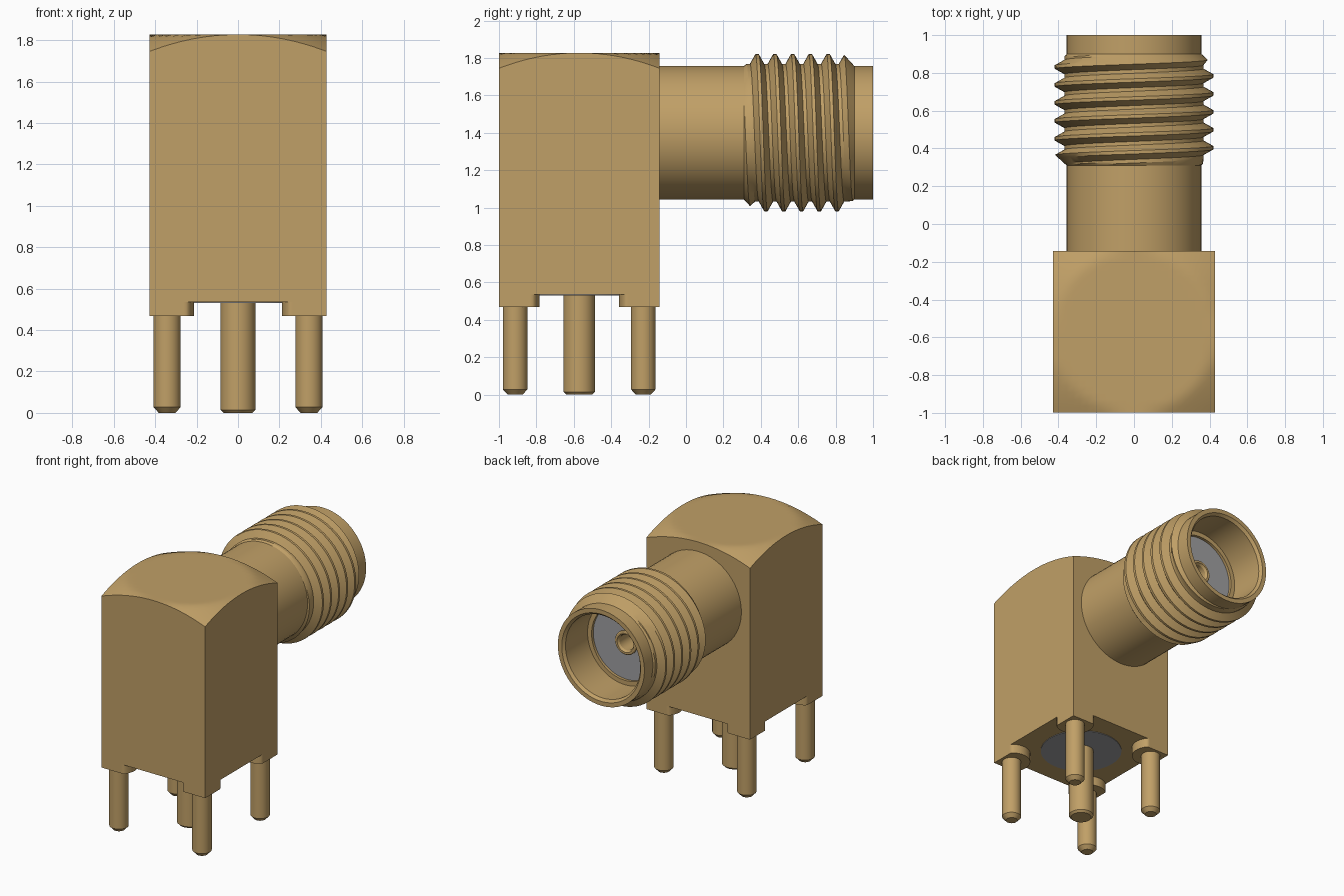
import bpy, bmesh, math
from mathutils import Matrix, Vector

if "Cube" in bpy.data.objects:
    bpy.data.objects.remove(bpy.data.objects["Cube"])

CY, HALF = -0.571, 0.428        # body centre in y, half width
AXIS_Z = 1.40                   # height of the barrel axis
FLOOR = 0.535                   # underside of the body


def material(name, rgb):
    m = bpy.data.materials.new(name)
    m.diffuse_color = (*rgb, 1.0)
    m.use_nodes = True
    m.node_tree.nodes["Principled BSDF"].inputs["Base Color"].default_value = m.diffuse_color
    return m


GOLD = material("gold", (0.53, 0.35, 0.135))
GREY = material("insulator grey", (0.35, 0.35, 0.36))


def finish(bm, name, mat, matrix=Matrix(), angle=30):
    bmesh.ops.remove_doubles(bm, verts=bm.verts, dist=1e-4)
    bmesh.ops.recalc_face_normals(bm, faces=bm.faces)
    mesh = bpy.data.meshes.new(name)
    bm.to_mesh(mesh)
    bm.free()
    mesh.transform(matrix)
    mesh.materials.append(mat)
    ob = bpy.data.objects.new(name, mesh)
    bpy.context.collection.objects.link(ob)
    bpy.ops.object.select_all(action='DESELECT')
    ob.select_set(True)
    bpy.context.view_layer.objects.active = ob
    bpy.ops.object.shade_smooth_by_angle(angle=math.radians(angle))
    return ob


def lathe(name, profile, mat, matrix=Matrix(), steps=48):
    """Revolve (radius, height) points about z."""
    bm = bmesh.new()
    vs = [bm.verts.new((r, 0, h)) for r, h in profile]
    es = [bm.edges.new(p) for p in zip(vs, vs[1:])]
    bmesh.ops.spin(bm, geom=vs + es, cent=(0, 0, 0), axis=(0, 0, 1),
                   angle=math.tau, steps=steps)
    return finish(bm, name, mat, matrix)


# Body: square block whose crown falls away towards the four corners
bm = bmesh.new()
bmesh.ops.create_grid(bm, x_segments=24, y_segments=24, size=HALF)
for v in bm.verts:
    over = max(0.0, v.co.xy.length_squared - HALF ** 2)
    v.co.z = 1.827 - 0.082 * over / HALF ** 2
rim = [e for e in bm.edges if e.is_boundary]
low = bmesh.ops.extrude_edge_only(bm, edges=rim)["geom"]
for v in low:
    if isinstance(v, bmesh.types.BMVert):
        v.co.z = FLOOR
bmesh.ops.contextual_create(bm, geom=[e for e in low if isinstance(e, bmesh.types.BMEdge)])
finish(bm, "body", GOLD, Matrix.Translation((0, CY, 0)))


# Corner feet (round pads cut off by the block sides) and their pins
def clamp(v, lo, hi):
    return max(lo, min(hi, v))


PIN = 0.3425
for sx in (-1, 1):
    for sy in (-1, 1):
        tag = ("left" if sx < 0 else "right") + ("_front" if sy < 0 else "_back")
        bm = bmesh.new()
        ring = []
        for i in range(48):
            a = math.tau * i / 48
            p = (clamp(sx * PIN + 0.13 * math.cos(a), -HALF, HALF),
                 clamp(sy * PIN + 0.13 * math.sin(a), -HALF, HALF), 0.467)
            ring.append(bm.verts.new(p))
        bmesh.ops.remove_doubles(bm, verts=ring, dist=1e-4)
        face = bm.faces.new([v for v in ring if v.is_valid])
        top = bmesh.ops.extrude_face_region(bm, geom=[face])["geom"]
        for v in top:
            if isinstance(v, bmesh.types.BMVert):
                v.co.z = FLOOR
        finish(bm, "foot_" + tag, GOLD, Matrix.Translation((0, CY, 0)))
        lathe("pin_" + tag,
              [(0, 0), (0.04, 0), (0.066, 0.028), (0.066, 0.47), (0, 0.47)], GOLD,
              Matrix.Translation((sx * PIN, CY + sy * PIN, 0)), 32)

# Centre pin and the insulator around it
at_centre = Matrix.Translation((0, CY, 0))
lathe("centre_pin", [(0, 0), (0.07, 0), (0.085, 0.015), (0.085, 0.54), (0, 0.54)],
      GOLD, at_centre, 32)
lathe("bottom_insulator", [(0, 0.531), (0.28, 0.531), (0.28, 0.538), (0, 0.538)],
      GREY, at_centre)

# Barrel with open bore, lying along +y
along_y = Matrix.Translation((0, 0, AXIS_Z)) @ Matrix.Rotation(-math.pi / 2, 4, 'X')
lathe("barrel", [(0, -0.16), (0.357, -0.16), (0.357, 1.0), (0.325, 1.0), (0.308, 0.98),
                 (0.308, 0.72), (0.275, 0.72), (0.275, 0.68), (0, 0.68)],
      GOLD, along_y, 64)
lathe("bore_insulator", [(0.07, 0.70), (0.275, 0.70), (0.275, 0.675), (0.07, 0.675)],
      GREY, along_y)
lathe("socket_contact", [(0.088, 0.68), (0.088, 0.71), (0.08, 0.715), (0.068, 0.715),
                         (0.058, 0.70), (0.058, 0.45), (0, 0.45)], GOLD, along_y, 32)

# The barrel and insulator floors need a hole for the socket
barrel = bpy.data.objects["barrel"]
bm = bmesh.new()
bm.from_mesh(barrel.data)
bmesh.ops.delete(bm, geom=[f for f in bm.faces
                           if all(abs(v.co.y - 0.68) < 1e-3 for v in f.verts)],
                 context='FACES')
bm.to_mesh(barrel.data)
bm.free()

# Screw thread: helical profile strip, chamfered at both ends
PITCH, ROOT, CREST, Y0, Y1, SEG = 0.095, 0.368, 0.42, 0.31, 0.90, 64
section = [(-0.0475, ROOT), (-0.038, ROOT), (-0.009, CREST),
           (0.009, CREST), (0.038, ROOT), (0.0475, ROOT)]
bm = bmesh.new()
previous = None
for i in range(-2 * SEG, 6 * SEG + 1):
    a = math.tau * i / SEG
    row = []
    for off, r in section:
        y = clamp(0.38 + PITCH * i / SEG + off, Y0, Y1)
        r = min(r, 0.357 + 1.1 * (y - Y0), 0.357 + 1.1 * (Y1 - y))
        row.append(bm.verts.new((r * math.sin(a), y, AXIS_Z + r * math.cos(a))))
    if previous:
        for j in range(len(section) - 1):
            if row[j + 1].co.y - previous[j].co.y > 1e-5:
                bm.faces.new((previous[j], previous[j + 1], row[j + 1], row[j]))
    previous = row
bmesh.ops.delete(bm, geom=[v for v in bm.verts if not v.link_faces], context='VERTS')
finish(bm, "thread", GOLD, angle=25)
